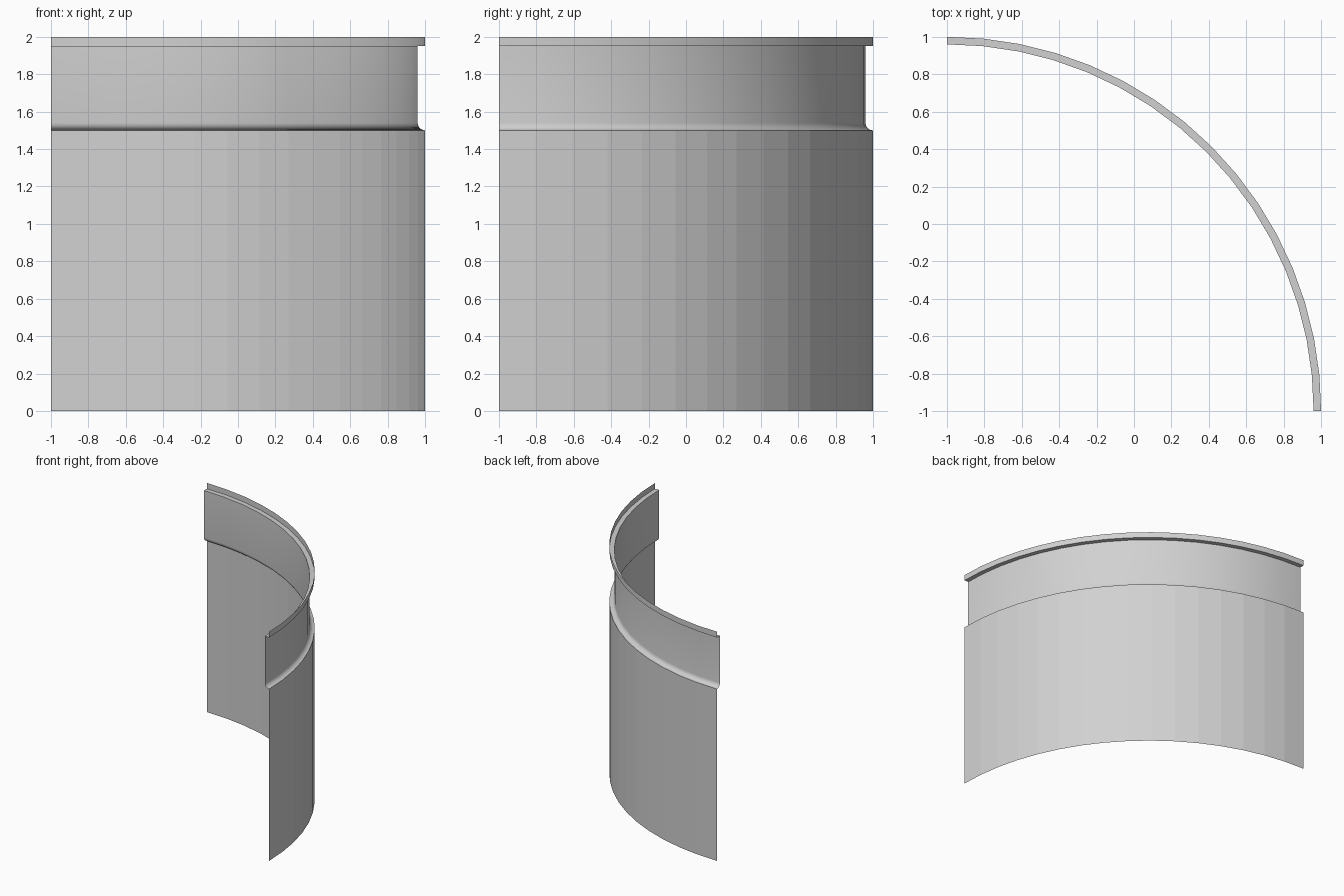
import bpy
import bmesh
import math

cube = bpy.data.objects.get("Cube")
if cube:
    bpy.data.objects.remove(cube, do_unlink=True)

RADIUS = 2.0        # outer radius of the quarter round
NECK = 1.96         # radius of the recessed band
SHOULDER = 1.5      # height where the recess begins
LEDGE = 1.95        # height where the lip begins
SEGMENTS = 16

grey = bpy.data.materials.new("light_grey")
grey.use_nodes = True
colour = (0.64, 0.64, 0.64, 1.0)
grey.diffuse_color = colour
grey.node_tree.nodes["Principled BSDF"].inputs["Base Color"].default_value = colour


def quarter_sweep(name, profile, smooth):
    """Sweep a (radius, height) profile a quarter turn about the front corner."""
    bm = bmesh.new()
    rings = []
    for i in range(SEGMENTS + 1):
        a = math.pi / 2 * i / SEGMENTS
        rings.append([bm.verts.new((r * math.cos(a) - 1, r * math.sin(a) - 1, z))
                      for r, z in profile])
    for here, there in zip(rings, rings[1:]):
        for k in range(len(profile) - 1):
            bm.faces.new((here[k], there[k], there[k + 1], here[k + 1]))
    mesh = bpy.data.meshes.new(name)
    bm.to_mesh(mesh)
    bm.free()
    mesh.materials.append(grey)
    obj = bpy.data.objects.new(name, mesh)
    bpy.context.collection.objects.link(obj)
    if smooth:
        bpy.ops.object.select_all(action='DESELECT')
        obj.select_set(True)
        bpy.context.view_layer.objects.active = obj
        bpy.ops.object.shade_smooth_by_angle(angle=math.radians(40))
    return obj


# Faceted lower wall
quarter_sweep("lower_wall", [(RADIUS, 0), (RADIUS, SHOULDER)], False)

# Recessed band with a small rounded cove running out to the shoulder
cove = RADIUS - NECK
steps = 5
band = []
for i in range(steps + 1):
    t = math.pi / 2 * i / steps
    band.append((RADIUS - cove * math.sin(t), SHOULDER + cove * (1 - math.cos(t))))
band.append((NECK, LEDGE))
quarter_sweep("recessed_band", band, True)

# Flat ledge and upright lip along the top
quarter_sweep("top_lip", [(NECK, LEDGE), (RADIUS, LEDGE), (RADIUS, 2.0)], True)
